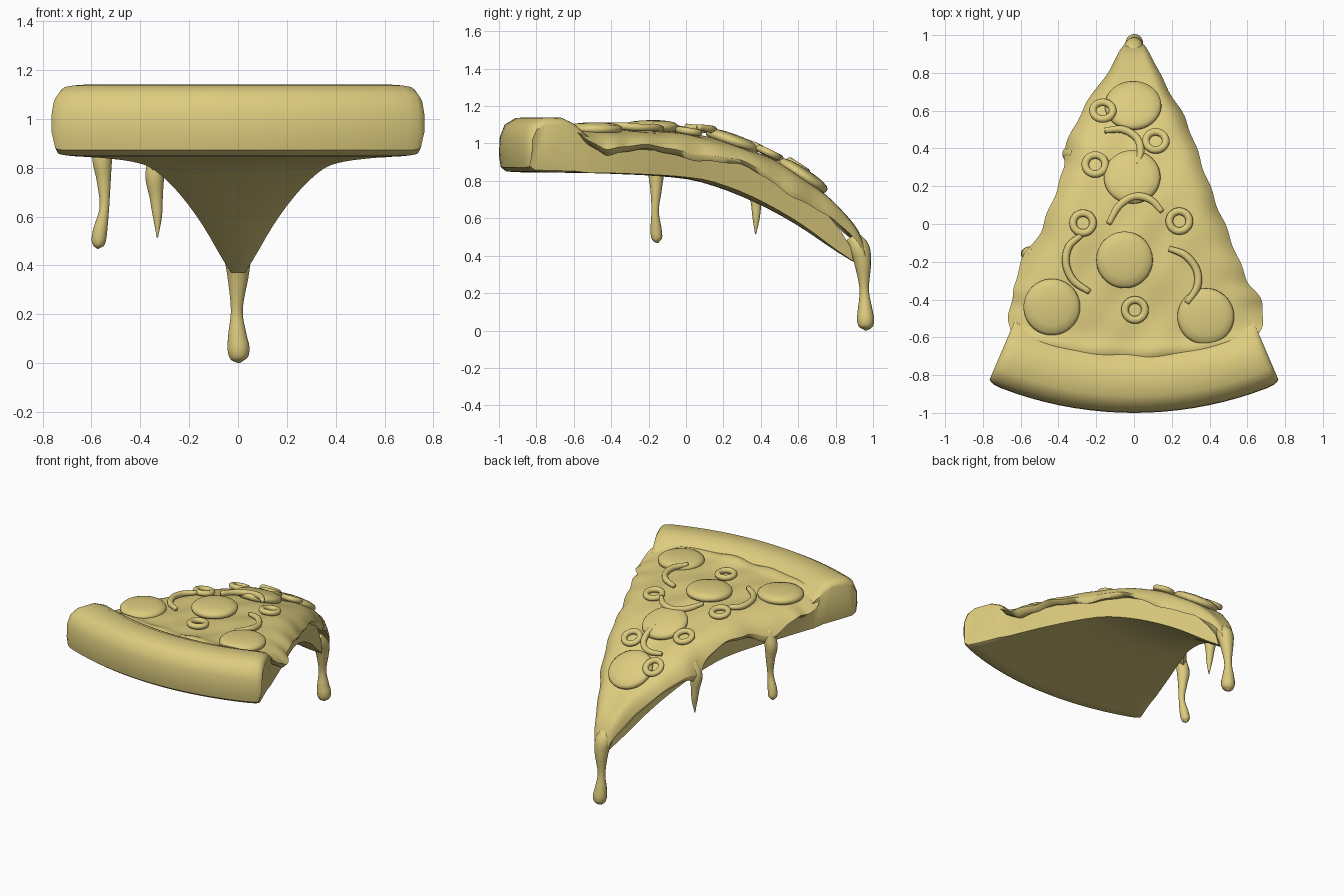
import bpy, bmesh, math
from mathutils import Vector, Matrix

if "Cube" in bpy.data.objects:
    bpy.data.objects.remove(bpy.data.objects["Cube"])

mat = bpy.data.materials.new("cheese_yellow")
mat.diffuse_color = (0.72, 0.60, 0.21, 1)
mat.use_nodes = True
mat.node_tree.nodes["Principled BSDF"].inputs["Base Color"].default_value = mat.diffuse_color


def finish(name, bm, angle=None):
    bmesh.ops.recalc_face_normals(bm, faces=bm.faces)
    me = bpy.data.meshes.new(name)
    bm.to_mesh(me)
    bm.free()
    me.materials.append(mat)
    ob = bpy.data.objects.new(name, me)
    bpy.context.collection.objects.link(ob)
    bpy.ops.object.select_all(action='DESELECT')
    bpy.context.view_layer.objects.active = ob
    ob.select_set(True)
    if angle:
        bpy.ops.object.shade_smooth_by_angle(angle=math.radians(angle))
    else:
        bpy.ops.object.shade_smooth()
    return ob


def loft(name, rings, angle=None, wrap=False):
    """Skin a list of closed rings; cap the ends unless wrapped."""
    bm = bmesh.new()
    vs = [[bm.verts.new(p) for p in r] for r in rings]
    n = len(vs[0])
    pairs = list(zip(vs, vs[1:])) + ([(vs[-1], vs[0])] if wrap else [])
    for a, b in pairs:
        for i in range(n):
            j = (i + 1) % n
            bm.faces.new((a[i], a[j], b[j], b[i]))
    if not wrap:
        caps = [bm.faces.new(vs[0]), bm.faces.new(vs[-1])]
        bmesh.ops.triangulate(bm, faces=caps)
    return finish(name, bm, angle)


def interp(table, x):
    """Smooth (Hermite) interpolation through (x, value) points."""
    if x <= table[0][0]:
        return table[0][1]
    for i in range(len(table) - 1):
        (x0, a), (x1, b) = table[i], table[i + 1]
        if x <= x1:
            def slope(k):
                lo, hi = table[max(k - 1, 0)], table[min(k + 1, len(table) - 1)]
                return (hi[1] - lo[1]) / (hi[0] - lo[0])
            h, t = x1 - x0, (x - x0) / (x1 - x0)
            return (a * (2*t**3 - 3*t*t + 1) + b * (3*t*t - 2*t**3)
                    + h * (slope(i) * (t**3 - 2*t*t + t) + slope(i + 1) * (t**3 - t*t)))
    return table[-1][1]


def tube(name, pts, radii, steps=24, sides=14):
    n = len(pts) - 1
    curve = [[(k, p[c]) for k, p in enumerate(pts)] for c in range(3)]
    rad = list(enumerate(radii))
    pos = lambda s: Vector([interp(c, s) for c in curve])
    d = pos(n) - pos(0)
    ref = Vector((1, 0, 0)) if abs(d.z) > 0.7 * d.length else Vector((0, 0, 1))
    rings = []
    for k in range(steps + 1):
        s = n * k / steps
        t = (pos(min(s + .02, n)) - pos(max(s - .02, 0))).normalized()
        u = t.cross(ref).normalized()
        v = u.cross(t)
        r = max(interp(rad, s), .003)
        rings.append([pos(s) + r * (u * math.cos(a) + v * math.sin(a))
                      for a in (2 * math.pi * i / sides for i in range(sides))])
    return loft(name, rings)


# Dough and crust: (radius from tip, height) profile swept through the slice angle
BASE = [(.07, .37), (.16, .425), (.36, .56), (.56, .67), (.76, .755), (.96, .81),
        (1.36, .838), (1.84, .846)]
BOTTOM = [(.07 + 1.77 * i / 24, interp(BASE, .07 + 1.77 * i / 24)) for i in range(25)]
BOTTOM += [(1.92, .85), (1.95, .872)]
TOP = [(1.96, .93), (1.957, 1.03), (1.93, 1.1), (1.87, 1.137), (1.75, 1.14), (1.68, 1.11),
       (1.6, 1.03), (1.52, .985), (1.45, .97), (1.2, .965), (.96, .95), (.76, .915),
       (.56, .85), (.45, .80), (.36, .74), (.28, .675), (.2, .595), (.14, .525), (.09, .45)]
HALF = math.radians(23.2)
rings = []
for t, k in [(-1, 1), (-.985, .5), (-.96, .18), (-.91, 0)] + [(i / 10, 0) for i in range(-8, 9)] + \
        [(.91, 0), (.96, .18), (.985, .5), (1, 1)]:
    ring = []
    for i, (r, z) in enumerate(BOTTOM + TOP):
        flare = 1.0
        if r > 1.62:                      # rounded ends of the crust
            amt = k * (.06 if i < len(BOTTOM) else .26)
            r, z = r + (1.8 - r) * amt * .5, z + (1.0 - z) * amt
        if i >= len(BOTTOM):
            flare = 1 + .06 * max(0, min(1, (1.6 - r) / .5))
        elif r > 1.3:
            flare = 1 - .025 * min(1, (r - 1.3) / .5)
        a = t * HALF * flare
        ring.append((r * math.sin(a), .96 - r * math.cos(a), z))
    rings.append(ring)
loft("dough_crust", rings, 40)

# Cheese: top height, left and right outline along y
S = [(-.76, 1.06), (-.68, 1.095), (-.6, 1.075), (-.45, 1.07), (-.2, 1.065), (0, 1.05), (.2, 1.01),
     (.4, .94), (.6, .83), (.75, .725), (.85, .625), (.92, .53), (.965, .42)]
RIGHT = [(-.76, .60), (-.66, .665), (-.52, .685), (-.42, .665), (-.3, .60), (-.05, .50),
         (.15, .42), (.4, .33), (.55, .275), (.68, .20), (.82, .125), (.92, .075), (.965, .04)]
LEFT = [(-.76, .60), (-.66, .655), (-.5, .66), (-.4, .64), (-.2, .60), (-.05, .50),
        (.05, .46), (.3, .37), (.37, .375), (.55, .30), (.72, .20), (.82, .125), (.92, .075),
        (.965, .04)]


def width(x, y):
    w = interp(RIGHT if x > 0 else LEFT, y)
    return w + .005 * math.sin(31 * y + (2 if x > 0 else 0)) * min(1, w * 4)


def depth(x, y):
    d = .115 + .018 * math.sin(12 * y + (1 if x > 0 else 3)) + .004 * math.sin(37 * y)
    d *= .35 + .65 * max(0, min(1, (y + .72) / .25))
    d *= 1 - .55 * max(0, min(1, (y - .82) / .12))
    if x < 0:                             # sags where drips leave the edge
        d += .06 * math.exp(-((y + .16) / .09) ** 2) + .07 * math.exp(-((y - .37) / .07) ** 2)
    return d


def surf(x, y):
    t = min(abs(x) / width(x, y), 1)
    bump = .009 * (math.sin(13 * x + 5 * y) * math.sin(11 * y - 4 * x) + .6 * math.sin(23 * x - 17 * y))
    return interp(S, y) + bump * (1 - t) - depth(x, y) * t ** 7 * .75


rings = []
ROWS, COLS = 80, 44
for j in range(ROWS + 1):
    y0 = -.76 + 1.725 * j / ROWS
    arc = .10 * max(0, min(1, (-.3 - y0) / .4))
    top, under = [], []
    for i in range(COLS + 1):
        t = math.sin(math.pi / 2 * (-1 + 2 * i / COLS))
        x = t * width(t, y0)
        y = y0 + arc * t * t
        top.append((x, y, surf(x, y0)))
        if i % 4 == 0:
            low = min(depth(t, y0), .09)
            under.append((x * .95, y, interp(S, y0) - low - (depth(t, y0) - low) * t ** 4))
    rings.append(top + under[::-1])
loft("melted_cheese", rings, 70)

# Cheese drips
tube("tip_drip", [(-.005, .885, .50), (-.002, .925, .44), (0, .945, .36), (-.005, .953, .22),
                  (-.003, .957, .12), (.002, .96, .06), (.003, .962, .02), (.005, .962, 0)],
     [.04, .055, .045, .025, .038, .046, .036, .004], 40)
tube("side_drip", [(-.53, -.16, .95), (-.555, -.16, .85), (-.55, -.16, .75), (-.547, -.165, .64),
                   (-.565, -.16, .54), (-.572, -.155, .49), (-.575, -.15, .468)],
     [.03, .042, .03, .02, .03, .027, .003], 32)
tube("small_drip", [(-.315, .37, .87), (-.34, .37, .78), (-.335, .375, .68), (-.33, .375, .6),
                    (-.33, .372, .515)], [.025, .04, .028, .019, .003], 28)


def place(ob, x, y, lift):
    """Sit a topping on the cheese, tilted to its slope."""
    slope = (surf(x, y + .08) - surf(x, y - .08)) / .16
    ob.matrix_world = (Matrix.Translation((x, y, surf(x, y) + lift))
                       @ Matrix.Rotation(math.atan(slope), 4, 'X'))


def lathe(name, profile, sides, closed):
    """Revolve a profile: closed profiles make rings, open ones make discs."""
    angles = [2 * math.pi * i / sides for i in range(sides)]
    if closed:
        rings = [[(r * math.cos(a), r * math.sin(a), z) for r, z in profile] for a in angles]
    else:
        rings = [[(r * math.cos(a), r * math.sin(a), z) for a in angles] for r, z in profile]
    return loft(name, rings, wrap=closed)


# Round sausage slices, gently domed
DISC = [(.01, .033), (.05, .032), (.10, .027), (.135, .017), (.148, .005), (.15, -.006),
        (.145, -.02), (.13, -.028), (.01, -.03)]
for x, y in [(-.005, .63), (-.01, .25), (-.05, -.19), (-.435, -.44), (.38, -.49)]:
    place(lathe("sausage_slice", DISC, 48, False), x, y, .015)

# Olive rings
RING = [(.053 + .02 * math.cos(a), .019 * math.sin(a)) for a in
        (2 * math.pi * k / 12 for k in range(12))]
for x, y, up in [(-.165, .6, .05), (.115, .44, .025), (-.205, .315, .02), (-.27, .005, .02),
                 (.24, .015, .02), (.005, -.455, .02)]:
    place(lathe("olive_ring", RING, 32, True), x, y, up)

# Curved pepper strips
STRIPS = [[(-.155, .495), (-.06, .50), (.015, .455), (.035, .385), (.015, .315)],
          [(-.135, 0), (-.08, .095), (0, .145), (.085, .13), (.15, .065)],
          [(-.28, -.06), (-.345, -.12), (-.36, -.21), (-.32, -.3), (-.235, -.36)],
          [(.185, -.13), (.27, -.165), (.33, -.24), (.335, -.33), (.28, -.42)]]
LIFTS = [.035, .045, .022, .022]
for s, up in zip(STRIPS, LIFTS):
    tube("pepper_strip", [(x, y, surf(x, y) + up) for x, y in s],
         [.015, .02, .02, .02, .015])
